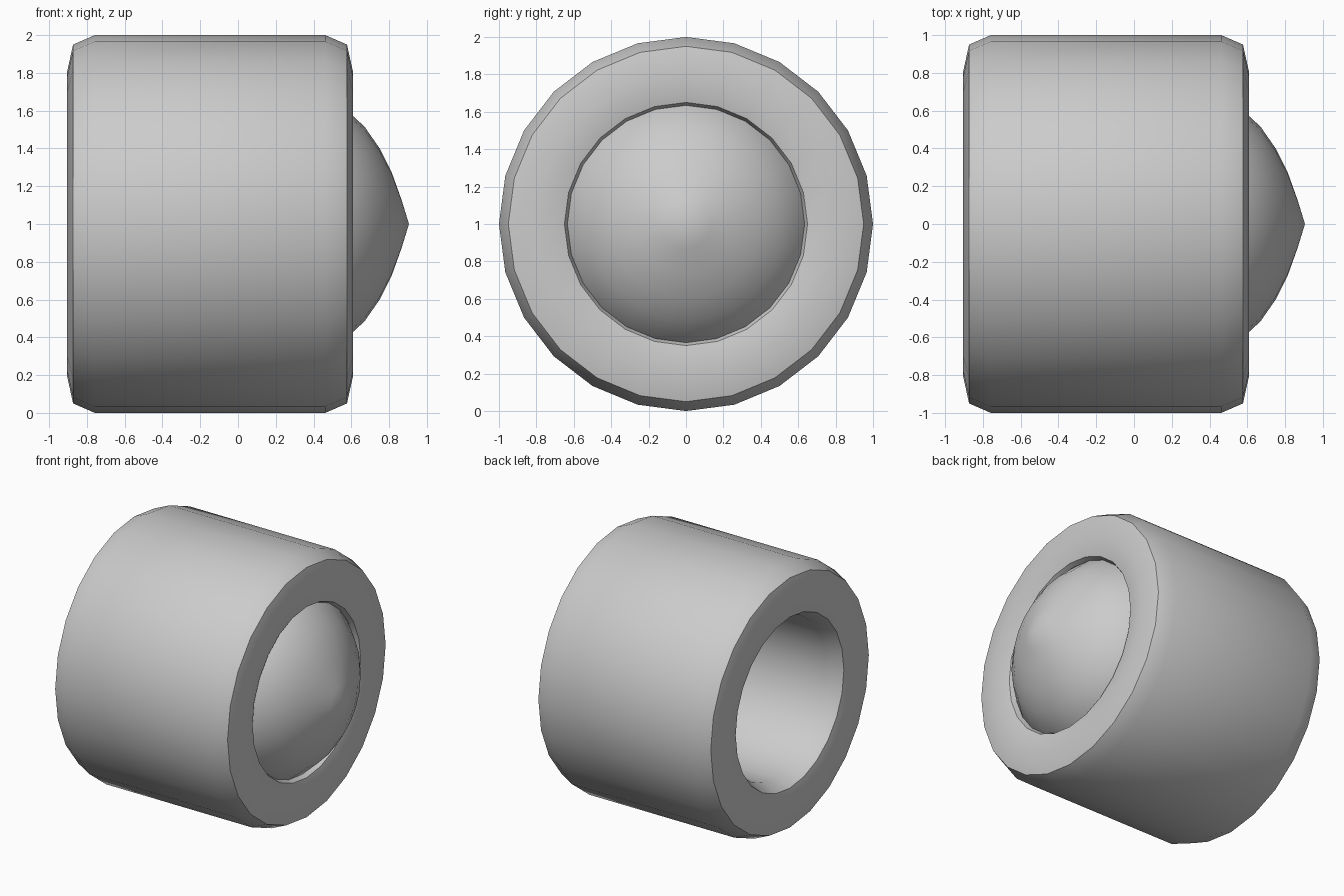
import bpy, bmesh
from math import cos, sin, pi, radians

cube = bpy.data.objects.get("Cube")
if cube:
    bpy.data.objects.remove(cube, do_unlink=True)

SIDES = 24

grey = bpy.data.materials.new("plain grey")
grey.use_nodes = True
colour = (0.6, 0.6, 0.6, 1)
grey.diffuse_color = colour
grey.node_tree.nodes["Principled BSDF"].inputs["Base Color"].default_value = colour


def lathe(name, profile, closed):
    """Spin an (x, radius) profile around the x axis at z = 1."""
    bm = bmesh.new()
    rings = []
    for x, r in profile:
        if r == 0:
            rings.append([bm.verts.new((x, 0, 1))] * SIDES)
        else:
            angles = [2 * pi * i / SIDES for i in range(SIDES)]
            rings.append([bm.verts.new((x, r * sin(a), 1 + r * cos(a))) for a in angles])
    pairs = list(zip(rings, rings[1:]))
    if closed:
        pairs.append((rings[-1], rings[0]))
    for a, b in pairs:
        for i in range(SIDES):
            j = (i + 1) % SIDES
            corners = dict.fromkeys((a[i], a[j], b[j], b[i]))
            bm.faces.new(list(corners))
    bmesh.ops.recalc_face_normals(bm, faces=bm.faces[:])
    mesh = bpy.data.meshes.new(name)
    bm.to_mesh(mesh)
    bm.free()
    mesh.materials.append(grey)
    obj = bpy.data.objects.new(name, mesh)
    bpy.context.collection.objects.link(obj)
    bpy.ops.object.select_all(action="DESELECT")
    obj.select_set(True)
    bpy.context.view_layer.objects.active = obj
    bpy.ops.object.shade_smooth_by_angle(angle=radians(35))
    return obj


# Hollow sleeve: softened wall section, mirrored end to end
MID = -0.148
half = [(0.61, 1.0), (0.725, 0.95), (0.758, 0.8), (0.725, 0.65), (0.61, 0.6)]
section = [(MID + x, r) for x, r in half]
section += [(MID - x, r) for x, r in reversed(half)]
lathe("sleeve", section, True)

# Pointed dome wedged into one end of the sleeve
dome = [(0.905, 0), (0.865, 0.13), (0.815, 0.27), (0.75, 0.4),
        (0.67, 0.515), (0.54, 0.635), (0.42, 0.69), (0.34, 0.7), (0.34, 0)]
lathe("dome", dome, False)
